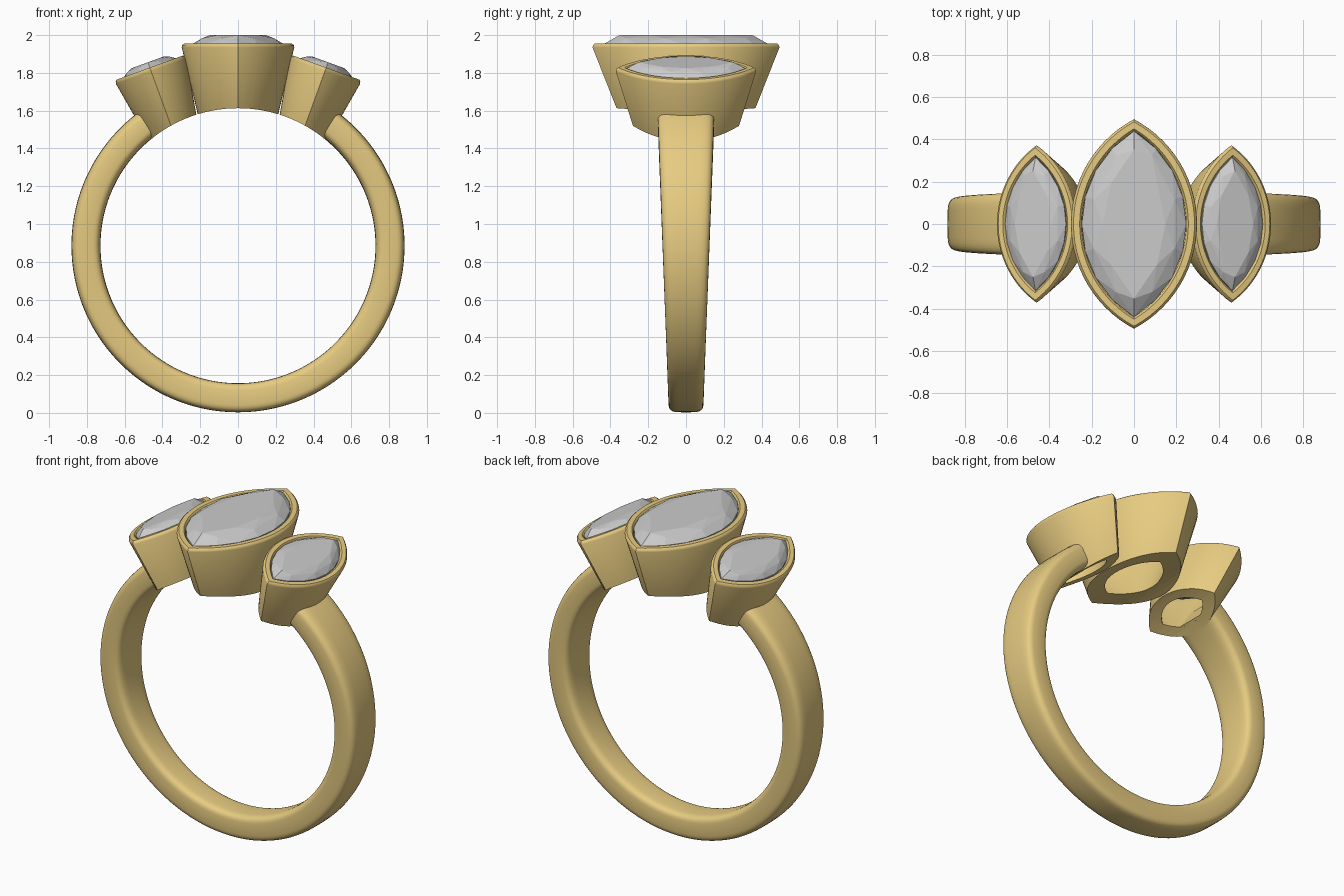
import bpy, bmesh, math
from math import sin, cos, pi, radians

if "Cube" in bpy.data.objects:
    bpy.data.objects.remove(bpy.data.objects["Cube"])

CZ, R_OUT, R_IN = 0.885, 0.882, 0.728   # ring centre height and radii

gold = bpy.data.materials.new("gold")
gold.diffuse_color = (0.80, 0.60, 0.22, 1)
gold.use_nodes = True
gold.node_tree.nodes["Principled BSDF"].inputs["Base Color"].default_value = gold.diffuse_color


def make_object(name, bm, mat=None):
    bmesh.ops.recalc_face_normals(bm, faces=bm.faces)
    me = bpy.data.meshes.new(name)
    bm.to_mesh(me)
    bm.free()
    ob = bpy.data.objects.new(name, me)
    bpy.context.collection.objects.link(ob)
    if mat:
        me.materials.append(mat)
    return ob


def activate(ob):
    bpy.ops.object.select_all(action='DESELECT')
    ob.select_set(True)
    bpy.context.view_layer.objects.active = ob


def smooth(ob, deg):
    activate(ob)
    bpy.ops.object.shade_smooth_by_angle(angle=radians(deg))


def loft(bm, rings, closed=False):
    loops = [[bm.verts.new(p) for p in r] for r in rings]
    pairs = list(zip(loops, loops[1:]))
    if closed:
        pairs.append((loops[-1], loops[0]))
    for a, b in pairs:
        for i in range(len(a)):
            j = (i + 1) % len(a)
            bm.faces.new((a[i], a[j], b[j], b[i]))
    return loops


def marquise(a, b, z, n, shift=0.0):
    """Pointed oval from two arcs, half width a, half length b, n points per arc."""
    r = (a * a + b * b) / (2 * a)
    phi = math.asin(b / r)
    pts = []
    for s in (1, -1):
        for i in range(n):
            t = phi * (2 * (i + shift) / n - 1)
            pts.append((s * (r * cos(t) - (r - a)), s * r * sin(t), z))
    return pts


# Band: rounded cross-section swept round the finger, widening upward
bm = bmesh.new()
rings = []
start, steps, sec = radians(34.5), 96, 32
for i in range(steps + 1):
    ang = start + (2 * pi - 2 * start) * i / steps
    zc = CZ + 0.8 * cos(ang)
    half_w = 0.09 + 0.039 * zc
    ring = []
    for k in range(sec):
        t = 2 * pi * k / sec
        sx = math.copysign(abs(cos(t)) ** 0.45, cos(t))
        sy = math.copysign(abs(sin(t)) ** 0.45, sin(t))
        rad = (R_OUT + R_IN) / 2 + sx * (R_OUT - R_IN) / 2
        ring.append((rad * sin(ang), sy * half_w, CZ + rad * cos(ang)))
    rings.append(ring)
loops = loft(bm, rings)
bm.faces.new(loops[0])
bm.faces.new(loops[-1])
smooth(make_object("band", bm, gold), 60)

# Finger hole cutter that hollows the underside of the settings
bm = bmesh.new()
bmesh.ops.create_cone(bm, cap_ends=True, segments=128, radius1=R_IN, radius2=R_IN, depth=2)
cutter = make_object("finger_cutter", bm)
cutter.location = (0, 0, CZ)
cutter.rotation_euler = (pi / 2, 0, 0)
cutter.hide_render = True


def setting(name, loc, tilt, top, bottom, depth, gem, hole, gem_height):
    (a, b), (ab, bb), (ga, gb) = top, bottom, gem
    # Bezel cup: tapered wall, rounded rim, seat and open base
    profile = [(ab, bb, -depth), (a, b, -0.02), (a - 0.003, b - 0.003, -0.008),
               (a - 0.012, b - 0.012, 0), (ga + 0.01, gb + 0.01, 0),
               (ga, gb, -0.01), (ga - 0.006, gb - 0.006, -0.06),
               (hole[0], hole[1], -depth)]
    bm = bmesh.new()
    loft(bm, [marquise(x, y, z, 28) for x, y, z in profile], closed=True)
    cup = make_object(name + "_bezel", bm, gold)
    cup.location, cup.rotation_euler = loc, (0, tilt, 0)
    activate(cup)
    mod = cup.modifiers.new("finger", 'BOOLEAN')
    mod.object, mod.operation, mod.solver = cutter, 'DIFFERENCE', 'EXACT'
    bpy.ops.object.modifier_apply(modifier=mod.name)
    smooth(cup, 40)

    # Faceted stone: table, crown, girdle and pavilion wrapped by a hull
    bm = bmesh.new()
    pts = (marquise(ga * 0.60, gb * 0.80, gem_height, 4)
           + marquise(ga * 0.83, gb * 0.91, gem_height * 0.62, 4, 0.5)
           + marquise(ga, gb, -0.005, 8) + marquise(ga, gb, -0.02, 8)
           + marquise(ga * 0.5, gb * 0.5, -0.13, 4, 0.5) + [(0, 0, -0.2)])
    for p in pts:
        bm.verts.new(p)
    res = bmesh.ops.convex_hull(bm, input=bm.verts)
    loose = [v for v in bm.verts if not v.link_faces]
    bmesh.ops.delete(bm, geom=loose, context='VERTS')
    stone = make_object(name + "_stone", bm)
    stone.location, stone.rotation_euler = loc, (0, tilt, 0)


setting("centre", (0, 0, 1.955), 0, (0.298, 0.495), (0.195, 0.325),
        0.45, (0.247, 0.44), (0.095, 0.15), 0.045)
for side, s in (("right", 1), ("left", -1)):
    setting(side, (s * 0.467, 0, 1.828), s * radians(20), (0.198, 0.372), (0.115, 0.23),
            0.5, (0.153, 0.315), (0.05, 0.085), 0.03)

bpy.data.objects.remove(cutter)
